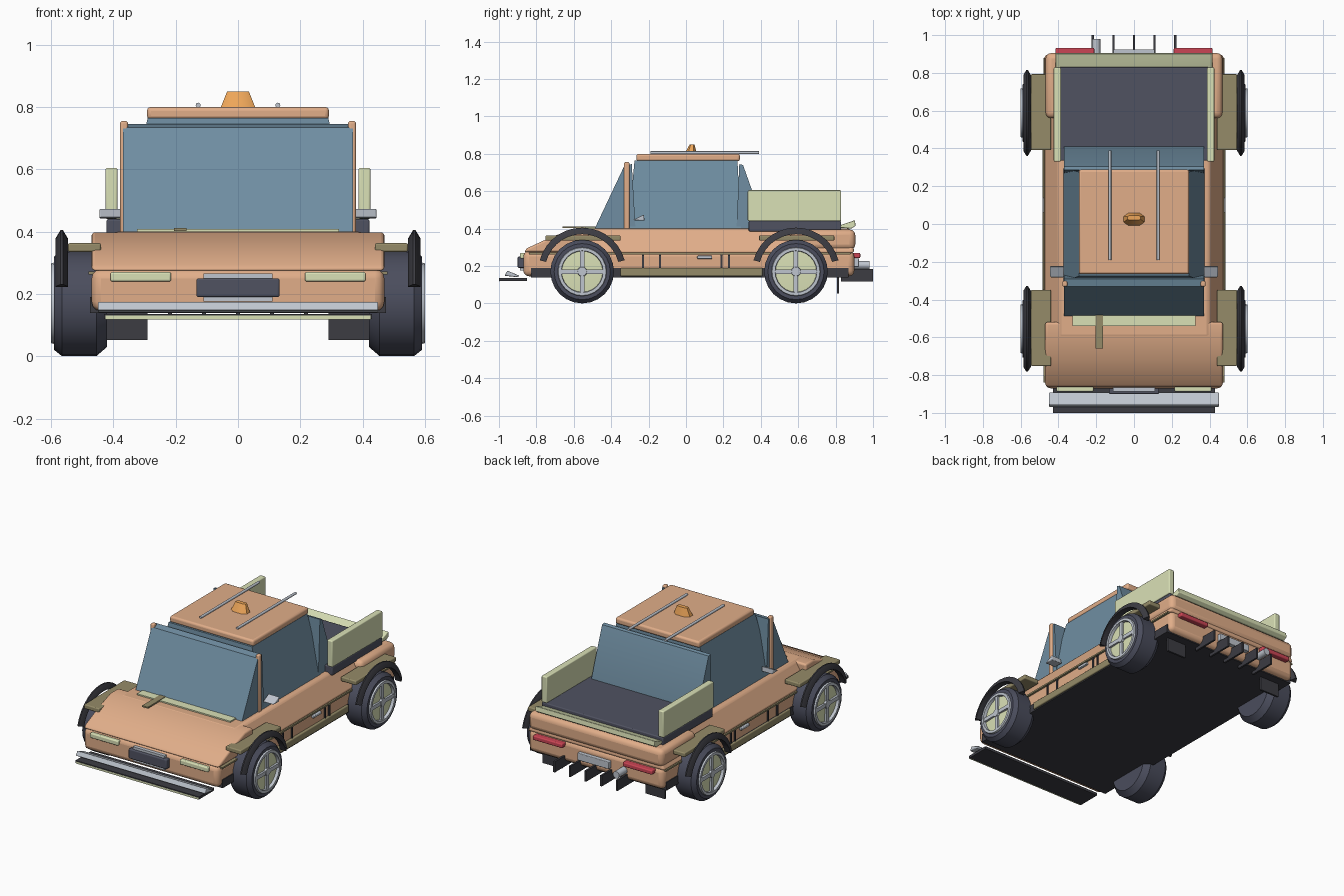
import bpy, bmesh, math
from mathutils import Matrix

if "Cube" in bpy.data.objects:
    bpy.data.objects.remove(bpy.data.objects["Cube"])

COL = dict(paint=(.75, .42, .25), glass=(.16, .27, .36), pale=(.70, .75, .47), olive=(.30, .26, .14),
           dark=(.045, .045, .055), tyre=(.07, .075, .11), metal=(.52, .56, .62),
           red=(.60, .06, .09), amber=(.85, .38, .10), bed=(.08, .085, .12))
MATS = {}
for k, c in COL.items():
    MATS[k] = bpy.data.materials.new(k)
    MATS[k].diffuse_color = (*c, 1)


def finish(name, bm, mat, bevel=0, mirror=False):
    bmesh.ops.recalc_face_normals(bm, faces=bm.faces[:])
    me = bpy.data.meshes.new(name)
    bm.to_mesh(me)
    bm.free()
    ob = bpy.data.objects.new(name, me)
    bpy.context.collection.objects.link(ob)
    me.materials.append(MATS[mat])
    if bevel:
        b = ob.modifiers.new("bevel", 'BEVEL')
        b.width, b.segments = bevel, 3
    if mirror:
        ob.modifiers.new("mirror", 'MIRROR')
    bpy.ops.object.select_all(action='DESELECT')
    ob.select_set(True)
    bpy.context.view_layer.objects.active = ob
    bpy.ops.object.shade_smooth_by_angle(angle=math.radians(35))
    return ob


def loft(name, ring_a, ring_b, mat, bevel=0, mirror=False):
    """Solid between two rings of equal point count."""
    bm = bmesh.new()
    a = [bm.verts.new(p) for p in ring_a]
    b = [bm.verts.new(p) for p in ring_b]
    n = len(a)
    bm.faces.new(a)
    bm.faces.new(b[::-1])
    for i in range(n):
        bm.faces.new((a[i], b[i], b[(i + 1) % n], a[(i + 1) % n]))
    return finish(name, bm, mat, bevel, mirror)


def rect(x0, x1, y0, y1, z):
    return [(x0, y0, z), (x1, y0, z), (x1, y1, z), (x0, y1, z)]


def box(name, x, y, z, mat, bevel=0, mirror=False):
    return loft(name, rect(*x, *y, z[0]), rect(*x, *y, z[1]), mat, bevel, mirror)


def prism(name, profile, x0, x1, mat, bevel=0, mirror=False):
    """Side profile of (y, z) points pulled along x."""
    return loft(name, [(x0, *p) for p in profile], [(x1, *p) for p in profile], mat, bevel, mirror)


def lathe(name, section, cy, cz, mat, start=0, sweep=360, steps=24):
    """Closed (x, radius) section spun about a sideways axle, mirrored to both sides."""
    bm = bmesh.new()
    c, s = math.cos(math.radians(start)), math.sin(math.radians(start))
    vs = [bm.verts.new((x, cy + r * c, cz + r * s)) for x, r in section]
    es = [bm.edges.new((vs[i], vs[(i + 1) % len(vs)])) for i in range(len(vs))]
    bmesh.ops.spin(bm, geom=vs + es, cent=(0, cy, cz), axis=(1, 0, 0),
                   angle=math.radians(sweep), steps=steps)
    bmesh.ops.remove_doubles(bm, verts=bm.verts[:], dist=1e-5)
    bmesh.ops.holes_fill(bm, edges=[e for e in bm.edges if e.is_boundary], sides=0)
    return finish(name, bm, mat, 0, True)


def rod(name, x, z, y0, y1, r, mat, mirror=False):
    ring = [(r * math.cos(i * math.pi / 6), r * math.sin(i * math.pi / 6)) for i in range(12)]
    return loft(name, [(x + a, y0, z + b) for a, b in ring],
                [(x + a, y1, z + b) for a, b in ring], mat, 0, mirror)


# body shell
box("lower_body", (-.47, .47), (-.87, .90), (.145, .28), 'paint', .03)
box("chassis", (-.475, .475), (-.83, .87), (.138, .19), 'dark')
loft("door_body", rect(-.478, .478, -.60, .90, .27), rect(-.40, .40, -.60, .88, .40), 'paint', .015)
prism("hood", [(-.865, .275), (-.85, .295), (-.72, .355), (-.60, .398), (-.52, .398), (-.52, .275)],
      -.47, .47, 'paint', .02)
box("rear_quarters", (-.468, .468), (.56, .905), (.285, .395), 'paint', .03)

# sills, door seams and handles
box("sill", (.44, .485), (-.35, .41), (.145, .19), 'olive', .006, True)
box("sill_strip", (.46, .48), (-.84, .88), (.262, .272), 'olive', 0, True)
for y in (-.23, -.14, .19, .23):
    box("door_seam", (.46, .477), (y - .005, y + .005), (.19, .265), 'dark', 0, True)
box("door_handle", (.46, .485), (.06, .14), (.238, .255), 'metal', .004, True)

# cabin glass, pillars and roof
loft("cabin_glass", rect(-.375, .375, -.31, .295, .39), rect(-.29, .29, -.275, .275, .765), 'glass')
prism("windshield", [(-.488, .40), (-.33, .735), (-.29, .745), (-.27, .40)], -.37, .37, 'glass')
prism("rear_window", [(.27, .40), (.285, .745), (.305, .74), (.415, .43), (.415, .40)], -.37, .37, 'glass')
box("front_pillar", (.353, .379), (-.332, -.302), (.39, .755), 'paint', .008, True)
box("roof", (-.292, .292), (-.265, .288), (.76, .80), 'paint', .012)
rod("roof_rail", .128, .806, -.19, .39, .008, 'metal', True)
loft("roof_beacon", [(-.055, .01, .80), (-.055, .04, .80), (-.03, .058, .80), (.03, .058, .80),
                     (.055, .04, .80), (.055, .01, .80), (.03, -.008, .80), (-.03, -.008, .80)],
     [(-.035, .025, .85), (-.035, .04, .85), (-.025, .045, .85), (.025, .045, .85),
      (.035, .04, .85), (.035, .025, .85), (.025, .02, .85), (-.025, .02, .85)], 'amber')

# cowl, snorkel strip and mirrors
box("cowl_panel", (-.325, .325), (-.54, -.46), (.395, .408), 'pale')
box("hood_strip", (-.205, -.165), (-.66, -.48), (.402, .411), 'olive')
prism("side_mirror", [(-.285, .445), (-.225, .475), (-.222, .442)], .37, .445, 'metal', .005, True)

# cargo bed
box("bed_floor", (-.422, .422), (.335, .83), (.385, .44), 'bed', .006)
box("bed_side", (.387, .425), (.33, .83), (.44, .605), 'pale', .006, True)
prism("tailgate", [(.815, .405), (.825, .418), (.903, .445), (.907, .415), (.885, .40)],
      -.415, .415, 'pale', .004)

# front end
prism("front_bumper", [(-.97, .148), (-.955, .175), (-.89, .148), (-.90, .14)], -.45, .45, 'metal', .004)
box("front_splitter", (-.43, .43), (-1.0, -.85), (.12, .136), 'dark')
box("splitter_edge", (-.425, .425), (-1.001, -.996), (.118, .130), 'pale')
box("headlight", (.215, .41), (-.887, -.86), (.24, .27), 'pale', .006, True)
box("grille", (-.133, .133), (-.90, -.86), (.19, .25), 'bed', .006)
box("grille_bracket", (-.11, .11), (-.888, -.86), (.175, .265), 'metal')

# rear end
box("tail_light", (.21, .415), (.89, .932), (.243, .27), 'red', .006, True)
box("rear_plate", (-.11, .11), (.89, .925), (.195, .24), 'metal', .004)
rod("exhaust_pipe", -.20, .205, .86, .98, .022, 'metal')
for i in range(-2, 3):
    box("diffuser_fin", (i * .109 - .006, i * .109 + .006), (.83, 1.0), (.118, .185), 'dark')
box("mud_flap", (.29, .425), (.806, .818), (.052, .15), 'dark', 0, True)

# wheels, arches and fender tops
for end, cy in (("front", -.555), ("rear", .588)):
    cz = .17
    lathe(end + "_tyre", [(.42, .02), (.42, .14), (.455, .17), (.565, .17), (.59, .15), (.59, .125),
                          (.57, .12), (.57, .02)], cy, cz, 'tyre')
    lathe(end + "_rim_ring", [(.57, .108), (.60, .112), (.60, .128), (.57, .136)], cy, cz, 'metal')
    lathe(end + "_hub_disc", [(.55, 0), (.55, .11), (.582, .11), (.588, 0)], cy, cz, 'pale')
    box(end + "_spoke_level", (.575, .597), (cy - .12, cy + .12), (cz - .012, cz + .012), 'metal', 0, True)
    box(end + "_spoke_upright", (.575, .596), (cy - .012, cy + .012), (cz - .12, cz + .12), 'metal', 0, True)
    lathe(end + "_hub_cap", [(.57, 0), (.57, .03), (.60, .024), (.60, 0)], cy, cz, 'metal', steps=12)
    lathe(end + "_arch", [(.546, .20), (.586, .20), (.586, .208), (.57, .235), (.562, .235), (.546, .208)],
          cy, cz, 'dark', 15, 150, 14)
    box(end + "_fender_top", (.44, .546), (cy - .197, cy + .205), (.335, .363), 'olive', .006, True)

for m in bpy.data.materials:
    if m.users and not m.is_grease_pencil:
        m.use_nodes = True
        m.node_tree.nodes["Principled BSDF"].inputs["Base Color"].default_value = m.diffuse_color
